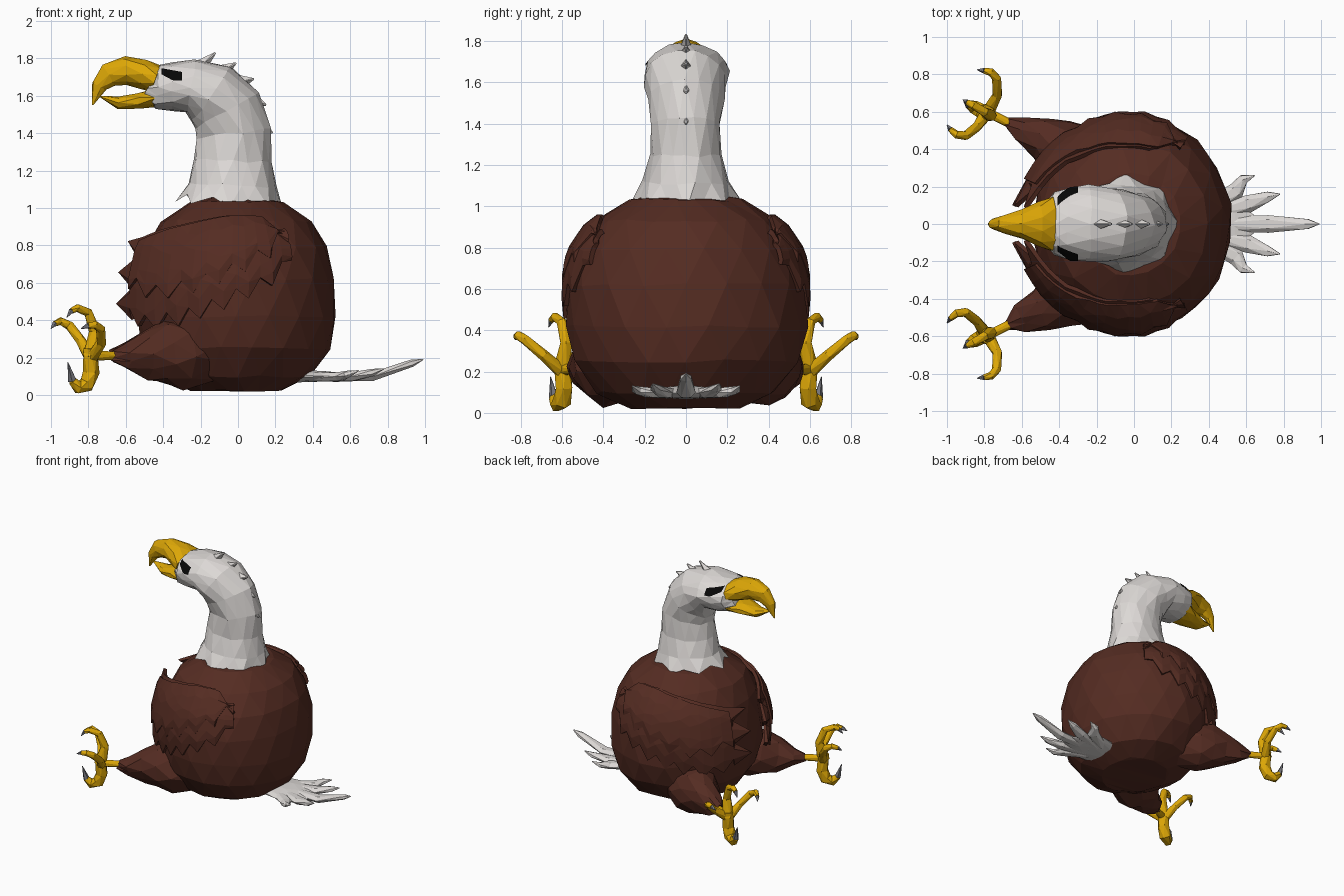
import bpy, bmesh, math, random
from mathutils import Vector
from mathutils.bvhtree import BVHTree

random.seed(4)


def material(name, rgb):
    m = bpy.data.materials.new(name)
    m.diffuse_color = (*rgb, 1)
    return m


BROWN = material("brown feathers", (0.090, 0.025, 0.016))
WHITE = material("white feathers", (0.72, 0.69, 0.67))
YELLOW = material("yellow beak and feet", (0.72, 0.385, 0.002))
GREY = material("grey claw", (0.17, 0.17, 0.19))
BLACK = material("black eye", (0.002, 0.002, 0.002))


def make(name, verts, faces, mat):
    me = bpy.data.meshes.new(name)
    bm = bmesh.new()
    vs = [bm.verts.new(v) for v in verts]
    for f in faces:
        bm.faces.new([vs[i] for i in f])
    bmesh.ops.recalc_face_normals(bm, faces=bm.faces)
    bmesh.ops.triangulate(bm, faces=bm.faces)
    bm.to_mesh(me)
    bm.free()
    ob = bpy.data.objects.new(name, me)
    bpy.context.collection.objects.link(ob)
    me.materials.append(mat)
    return ob


def tube(name, rings, mat, sides=8, ref=None, jitter=0.0, mirror=1, collar=False):
    """Sweep of elliptical rings (x, y, z, a, b); b is measured along ref.
    Every second ring is turned half a step for a faceted look."""
    pts = [Vector(r[:3]) for r in rings]
    if ref is None:
        ref = (pts[1] - pts[0]).cross(pts[-1] - pts[0])
        if ref.length < 1e-5:
            ref = Vector((0, 0, 1))
    ref = Vector(ref)
    verts, faces, last = [], [], len(rings) - 1
    for i, p in enumerate(pts):
        t = (pts[min(i + 1, last)] - pts[max(i - 1, 0)]).normalized()
        side = (ref - t * ref.dot(t)).normalized()
        up = side.cross(t)
        a, b = rings[i][3:]
        for j in range(sides):
            ang = 2 * math.pi * (j + 0.5 * (i % 2)) / sides
            v = p + up * a * math.cos(ang) + side * b * math.sin(ang)
            if jitter and min(a, b) > 0.02:
                v += Vector([random.uniform(-jitter, jitter) for _ in range(3)])
            if collar and i == 0 and j % 2:      # notched lower edge
                v = p + (v - p) * 0.87 + Vector((0, 0, 0.035))
            verts.append((v.x, v.y * mirror, v.z))
    for i in range(last):
        for j in range(sides):
            k = (j + 1) % sides
            A, B, C, D = i * sides + j, i * sides + k, (i + 1) * sides + j, (i + 1) * sides + k
            faces += [(A, B, D), (A, D, C)] if i % 2 else [(A, B, C), (B, D, C)]
    if not collar:
        faces.append(tuple(range(sides)))
    faces.append(tuple(range(last * sides, (last + 1) * sides)))
    return make(name, verts, faces, mat)


def lerp_table(table, x):
    for p, q in zip(table, table[1:]):
        if x <= q[0]:
            f = max(0, (x - p[0]) / (q[0] - p[0]))
            return [p[n] + (q[n] - p[n]) * f for n in range(1, len(p))]
    return list(table[-1][1:])


# round body
PROFILE = [(0.025, 0.27), (0.10, 0.43), (0.25, 0.55), (0.42, 0.585), (0.62, 0.58),
           (0.79, 0.535), (0.93, 0.44), (1.03, 0.28), (1.05, 0.15)]
tube("body", [(-0.01, 0, z, r * 0.91, r) for z, r in PROFILE], BROWN, 18, (0, 1, 0), 0.008)

# neck and head in one bent sweep
neck = tube("neck_and_head", [
    (-0.04, 0, 1.01, 0.29, 0.27), (-0.03, 0, 1.12, 0.235, 0.21), (-0.025, 0, 1.25, 0.21, 0.17),
    (-0.02, 0, 1.40, 0.20, 0.165), (-0.06, 0, 1.52, 0.195, 0.18), (-0.14, 0, 1.61, 0.18, 0.20),
    (-0.25, 0, 1.65, 0.142, 0.205), (-0.35, 0, 1.645, 0.128, 0.19), (-0.43, 0, 1.645, 0.12, 0.165),
    (-0.475, 0, 1.66, 0.085, 0.11)], WHITE, 16, (0, 1, 0), 0.008, collar=True)

# small pointed feathers down the nape
for root, tip in [((-0.22, 1.74), (-0.12, 1.83)), ((-0.10, 1.72), (-0.01, 1.775)),
                  ((0.00, 1.67), (0.085, 1.69)), ((0.07, 1.58), (0.15, 1.55)),
                  ((0.11, 1.45), (0.185, 1.40))]:
    tube("nape_feather", [(root[0], 0, root[1], 0.045, 0.04), (tip[0], 0, tip[1], 0.006, 0.006)],
         WHITE, 4, (0, 1, 0))

# hooked upper beak and lower beak
tube("upper_beak", [
    (-0.44, 0, 1.69, 0.075, 0.15), (-0.51, 0, 1.717, 0.083, 0.12), (-0.60, 0, 1.735, 0.075, 0.08),
    (-0.69, 0, 1.71, 0.068, 0.05), (-0.742, 0, 1.65, 0.042, 0.032), (-0.778, 0, 1.55, 0.004, 0.004)],
     YELLOW, 10, (0, 1, 0), 0.003)
tube("lower_beak", [
    (-0.43, 0, 1.59, 0.05, 0.14), (-0.53, 0, 1.572, 0.045, 0.10), (-0.64, 0, 1.562, 0.034, 0.06),
    (-0.735, 0, 1.595, 0.005, 0.01)], YELLOW, 8, (0, 1, 0))

# eyes: thin plates laid on the head
head = BVHTree.FromPolygons([v.co for v in neck.data.vertices],
                            [p.vertices for p in neck.data.polygons])


def eye(s):
    nx, nz, verts, faces = 9, 6, [], []
    for i in range(nx):
        u = i / (nx - 1)
        for j in range(nz):
            top, low = 1.742 - 0.02 * u, 1.71 - 0.035 * min(1, u * 1.7)
            x, z = -0.41 + 0.11 * u, low + (top - low) * j / (nz - 1)
            hit, n, _, _ = head.ray_cast(Vector((x, s, z)), Vector((0, -s, 0)))
            verts.append(hit + Vector((0, s * 0.006, 0.005)))
    for i in range(nx - 1):
        for j in range(nz - 1):
            a = i * nz + j
            faces.append((a, a + 1, a + nz + 1, a + nz))
    make("eye", verts, faces, BLACK)


# wings: jagged sheets wrapped round the body, lifting off at the front
WING = [(0, 0.82, 0.72), (0.15, 0.95, 0.60), (0.4, 0.95, 0.48), (0.6, 0.92, 0.41),
        (0.8, 0.88, 0.38), (1, 0.82, 0.44)]


def wing(name, s, reach, lift, rise, tips, cols, rows):
    verts, faces = [], []
    for i in range(cols):
        u = i / (cols - 1)
        top, low = lerp_table(WING, u)
        low += rise + (0.045 if i % 2 else -0.035) * (u > 0)
        for j in range(rows):
            z = low + (top - low) * j / (rows - 1)
            ang = math.radians(55 + reach * u)
            off = lift + 0.06 * max(0, u * reach / 110 - 0.6) / 0.4
            if i == cols - 1:                    # feather tips
                d = tips if j % 2 else -tips
                ang += math.radians(5 * d)
                off += 0.03 * d
            r = lerp_table(PROFILE, z)[0]
            if j in (0, rows - 1) and u < 0.7:
                off -= 0.012
            verts.append((-0.01 + (r * 0.91 + off) * math.cos(ang),
                          s * (r + off) * math.sin(ang), z))
    for i in range(cols - 1):
        for j in range(rows - 1):
            a = i * rows + j
            faces.append((a, a + 1, a + rows + 1, a + rows))
    ob = make(name, verts, faces, BROWN)
    mod = ob.modifiers.new("thickness", "SOLIDIFY")
    mod.thickness, mod.offset = 0.025, 0


# toes as (x, y, z, radius); the last segment is the claw
TOES = [
    [(-0.78, 0.60, 0.20, 0.035), (-0.73, 0.69, 0.28, 0.027), (-0.735, 0.78, 0.355, 0.025),
     (-0.765, 0.812, 0.375, 0.022), (-0.80, 0.82, 0.37, 0.017), (-0.84, 0.825, 0.355, 0.002)],
    [(-0.79, 0.59, 0.20, 0.035), (-0.84, 0.52, 0.29, 0.027), (-0.90, 0.472, 0.37, 0.025),
     (-0.95, 0.478, 0.395, 0.022), (-0.98, 0.505, 0.38, 0.016), (-1.0, 0.53, 0.355, 0.002)],
    [(-0.79, 0.60, 0.20, 0.045), (-0.765, 0.58, 0.34, 0.032), (-0.80, 0.60, 0.44, 0.026),
     (-0.86, 0.635, 0.465, 0.022), (-0.89, 0.65, 0.45, 0.016), (-0.915, 0.665, 0.415, 0.002)],
    [(-0.79, 0.60, 0.25, 0.04), (-0.785, 0.59, 0.12, 0.045), (-0.81, 0.60, 0.055, 0.045),
     (-0.855, 0.625, 0.04, 0.036), (-0.885, 0.64, 0.075, 0.024), (-0.91, 0.655, 0.175, 0.002)]]

for s in (1, -1):
    eye(s)
    wing("wing", s, 112, 0.013, 0, 1, 17, 6)
    wing("wing_coverts", s, 104, 0.028, 0.16, 0, 15, 6)
    # feathered thigh and bare shank
    tube("thigh", [(-0.15, 0.28, 0.23, 0.16, 0.17), (-0.31, 0.37, 0.215, 0.17, 0.185),
                   (-0.40, 0.415, 0.225, 0.16, 0.165),
                   (-0.50, 0.46, 0.215, 0.11, 0.13), (-0.60, 0.507, 0.21, 0.075, 0.072),
                   (-0.675, 0.54, 0.21, 0.03, 0.03)], BROWN, 9, (0, 0, 1), 0.012, s)
    tube("shank", [(-0.63, 0.52, 0.21, 0.024, 0.024), (-0.80, 0.605, 0.21, 0.028, 0.028)],
         YELLOW, 6, (0, 0, 1), 0, s)
    for toe in TOES:
        full = [(x, y, z, r, r) for x, y, z, r in toe]
        tube("toe", full[:-1], YELLOW, 6, None, 0, s)
        tube("claw", full[-2:], GREY, 5, None, 0, s)

# tail: a flat base with five pointed feathers
tube("tail_base", [(0.25, 0, 0.10, 0.035, 0.14), (0.45, 0, 0.10, 0.03, 0.18),
                   (0.54, 0, 0.095, 0.025, 0.15), (0.64, 0, 0.095, 0.006, 0.05)],
     WHITE, 10, (0, 1, 0))
for tx, ty, tz in [(0.99, 0, 0.19), (0.78, 0.16, 0.14), (0.78, -0.16, 0.14),
                   (0.645, 0.26, 0.13), (0.645, -0.26, 0.13)]:
    mx = 0.45 + (tx - 0.45) * 0.5
    tube("tail_feather", [(0.38, ty * 0.3, 0.095, 0.025, 0.045), (mx, ty * 0.68, 0.098, 0.027, 0.047),
                          (tx - 0.06, ty * 0.92, tz - 0.02, 0.02, 0.03), (tx, ty, tz, 0.003, 0.003)],
         WHITE, 6, (-ty, tx - 0.38, 0))
